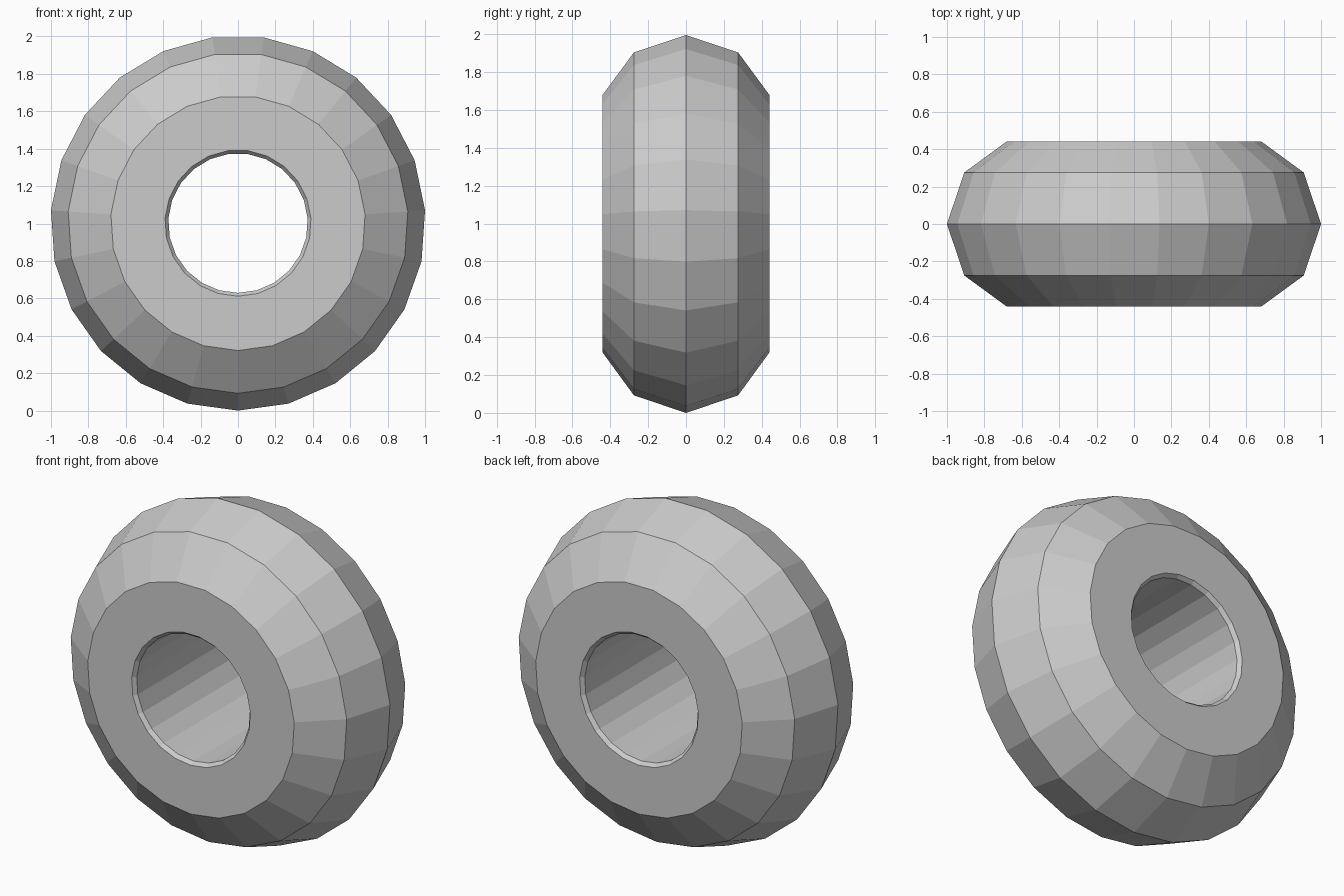
import bpy, bmesh, math

if "Cube" in bpy.data.objects:
    bpy.data.objects.remove(bpy.data.objects["Cube"])

SIDES = 23
R = 1.0023  # outer radius, also the height of the axle

# Half profile as (radius, y), from tread crest over the side to the bore
half = [(R, 0.0), (0.91, 0.275), (0.681, 0.442), (0.391, 0.442), (0.373, 0.42)]
# Mirror to the other side to close the loop
profile = half + [(r, -y) for r, y in reversed(half[1:])]

# Tyre: profile swept around the y axis, one corner pointing straight down
bm = bmesh.new()
rings = []
for i in range(SIDES):
    a = -math.pi / 2 + i * math.tau / SIDES
    rings.append([bm.verts.new((r * math.cos(a), y, R + r * math.sin(a))) for r, y in profile])
n = len(profile)
for i in range(SIDES):
    a, b = rings[i], rings[(i + 1) % SIDES]
    for j in range(n):
        k = (j + 1) % n
        bm.faces.new((a[j], a[k], b[k], b[j]))
bmesh.ops.recalc_face_normals(bm, faces=bm.faces)

mesh = bpy.data.meshes.new("tyre")
bm.to_mesh(mesh)
bm.free()
tyre = bpy.data.objects.new("tyre", mesh)
bpy.context.collection.objects.link(tyre)
